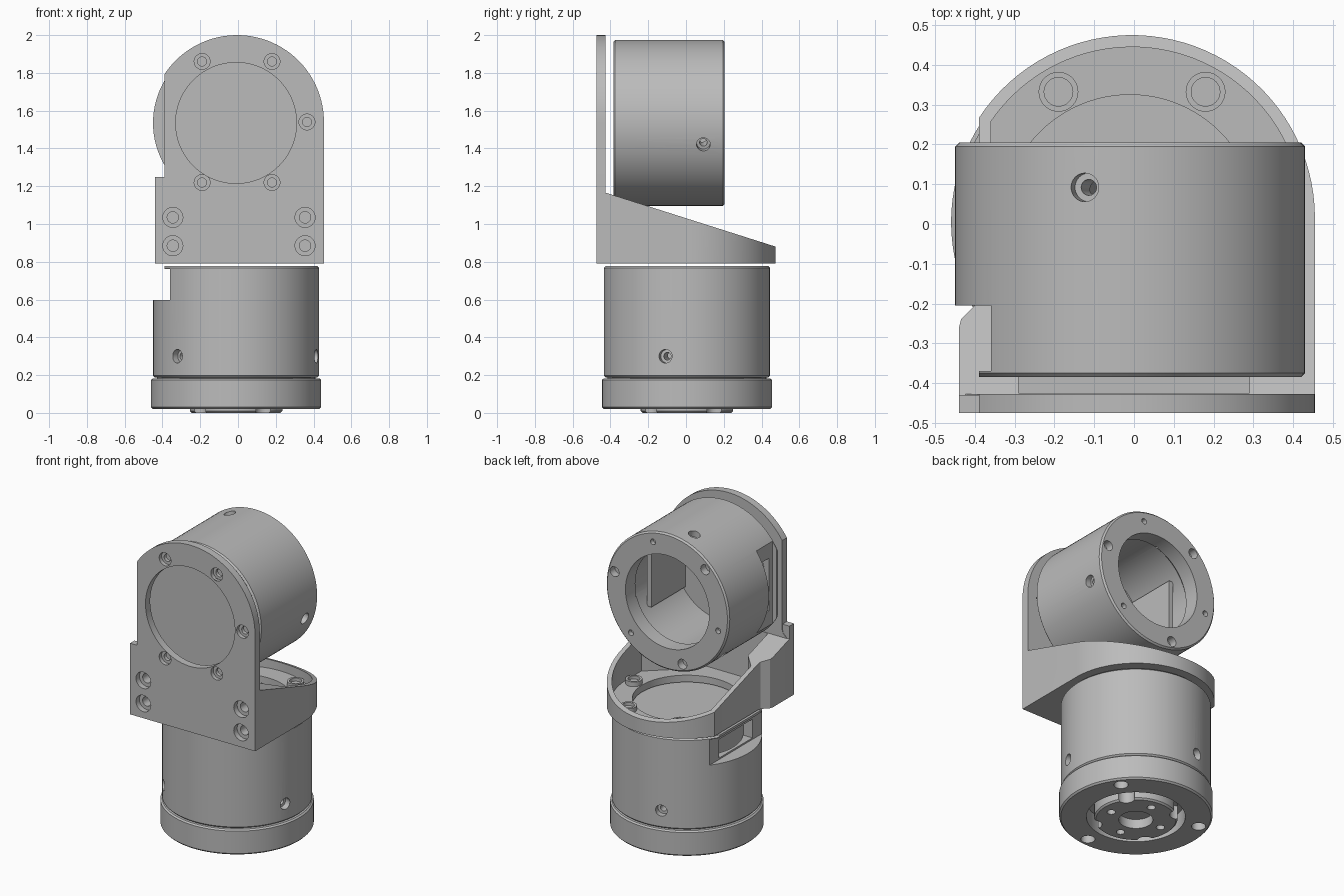
import bpy, bmesh, math
from math import sin, cos, radians, pi
from mathutils import Vector, Matrix

old = bpy.data.objects.get("Cube")
if old:
    bpy.data.objects.remove(old, do_unlink=True)

grey = bpy.data.materials.new("satin grey metal")
grey.use_nodes = True
grey.diffuse_color = (0.5, 0.5, 0.5, 1)
grey.node_tree.nodes["Principled BSDF"].inputs["Base Color"].default_value = (0.5, 0.5, 0.5, 1)


def finish(name, bm):
    bmesh.ops.recalc_face_normals(bm, faces=bm.faces)
    mesh = bpy.data.meshes.new(name)
    bm.to_mesh(mesh)
    bm.free()
    mesh.materials.append(grey)
    obj = bpy.data.objects.new(name, mesh)
    bpy.context.collection.objects.link(obj)
    return obj


def prism(name, outline, lo, hi, axis="Z"):
    """Extrude a flat outline along one axis."""
    place = {"X": lambda a, b, h: (h, a, b),
             "Y": lambda a, b, h: (a, h, b),
             "Z": lambda a, b, h: (a, b, h)}[axis]
    bm = bmesh.new()
    face = bm.faces.new([bm.verts.new(place(a, b, lo)) for a, b in outline])
    ext = bmesh.ops.extrude_face_region(bm, geom=[face])["geom"]
    shift = Vector(place(0, 0, hi - lo))
    bmesh.ops.translate(bm, vec=shift, verts=[v for v in ext if isinstance(v, bmesh.types.BMVert)])
    return finish(name, bm)


def box(name, x, y, z):
    return prism(name, [(x[0], y[0]), (x[1], y[0]), (x[1], y[1]), (x[0], y[1])], *z)


def rod(name, start, end, radius, sides=32):
    start, end = Vector(start), Vector(end)
    way = end - start
    bm = bmesh.new()
    turn = Matrix.Translation((start + end) / 2) @ way.to_track_quat("Z", "Y").to_matrix().to_4x4()
    bmesh.ops.create_cone(bm, cap_ends=True, segments=sides, radius1=radius,
                          radius2=radius, depth=way.length, matrix=turn)
    return finish(name, bm)


def lathe(name, profile, steps=96):
    """Spin a closed (radius, height) profile around z."""
    bm = bmesh.new()
    rings = [[bm.verts.new((r * cos(2 * pi * i / steps), r * sin(2 * pi * i / steps), z))
              for r, z in profile] for i in range(steps)]
    n = len(profile)
    for i in range(steps):
        a, b = rings[i], rings[(i + 1) % steps]
        for j in range(n):
            k = (j + 1) % n
            bm.faces.new((a[j], b[j], b[k], a[k]))
    return finish(name, bm)


def carve(obj, tools, operation="DIFFERENCE"):
    """Apply booleans and discard the tool objects."""
    for tool in tools:
        mod = obj.modifiers.new("cut", "BOOLEAN")
        mod.operation, mod.solver, mod.object = operation, "EXACT", tool
    bpy.context.view_layer.update()
    graph = bpy.context.evaluated_depsgraph_get()
    mesh = bpy.data.meshes.new_from_object(obj.evaluated_get(graph))
    obj.modifiers.clear()
    obj.data = mesh
    for tool in tools:
        bpy.data.objects.remove(tool, do_unlink=True)


def polar(radius, degrees):
    return radius * cos(radians(degrees)), radius * sin(radians(degrees))


def motor(prefix):
    """Hollow housing along z, open at the bottom, with a flat cable notch on -x."""
    body = lathe(prefix + "_housing", [
        (0.30, 0), (0.43, 0), (0.44, 0.01), (0.44, 0.58), (0.43, 0.59), (0.02, 0.59),
        (0.02, 0.55), (0.33, 0.55), (0.33, 0.13), (0.30, 0.10)])
    cuts = [box("flat", (-0.6, -0.35), (-0.5, 0.5), (0.41, 0.575)),
            box("lip_flat", (-0.6, -0.38), (-0.5, 0.5), (0.5, 0.7)),
            box("cable_window", (-0.6, -0.28), (-0.17, 0.17), (0.42, 0.54))]
    for a in (-15, 105, 225):
        for r, depth in ((0.036, 0.40), (0.02, 0.25)):
            cuts.append(rod("side_hole", (*polar(0.6, a), 0.113), (*polar(depth, a), 0.113), r))
    for a in (14, 134, 254):
        x, y = polar(0.39, a)
        cuts.append(rod("rim_hole", (x, y, -0.1), (x, y, 0.05), 0.032))
        x, y = polar(0.375, a + 60)
        cuts.append(rod("pin_hole", (x, y, -0.1), (x, y, 0.03), 0.018))
    carve(body, cuts)
    # ribs and shaft cap inside the housing
    parts = [body, rod(prefix + "_shaft_cap", (0, 0, 0.48), (0, 0, 0.59), 0.04)]
    for side, x in (("left", 0.27), ("right", -0.27)):
        parts.append(box(f"{prefix}_{side}_rib", (x - 0.015, x + 0.015), (-0.18, 0.18), (0.2, 0.555)))
    return parts


# the two motors: one upright, one lying with its open end to the back
for part in motor("lower_motor"):
    part.location = (-0.01, 0.005, 0.187)
for part in motor("upper_motor"):
    part.location = (-0.01, 0.205, 1.535)
    part.rotation_euler = (pi / 2, 0, 0)

# base flange with a recess for the output horn
flange = lathe("base_flange", [
    (0.29, 0.02), (0.44, 0.02), (0.45, 0.03), (0.45, 0.175), (0.44, 0.183),
    (0.42, 0.183), (0.42, 0.195), (0.02, 0.195), (0.02, 0.13), (0.29, 0.13)])
cuts = []
for a in (37, 157, 277):
    x, y = polar(0.385, a)
    cuts.append(rod("flange_hole", (x, y, -0.1), (x, y, 0.08), 0.042))
carve(flange, cuts)
horn = lathe("output_horn", [
    (0.10, 0.0), (0.235, 0.0), (0.245, 0.01), (0.245, 0.13), (0.10, 0.13)])
cuts = []
for a in (0, 90, 180, 270):
    x, y = polar(0.255, a + 37)
    cuts.append(rod("horn_scallop", (x, y, -0.1), (x, y, 0.09), 0.05))
    x, y = polar(0.17, a - 8)
    cuts.append(rod("horn_hole", (x, y, -0.1), (x, y, 0.1), 0.025))
carve(horn, cuts)
horn_core = rod("horn_core", (0, 0, 0.06), (0, 0, 0.14), 0.11)
for part in (flange, horn, horn_core):
    part.location = (-0.01, 0.005, 0)


def arc(centre, radius, end):
    return [(-0.005 + radius * cos(radians(end * i / 40)),
             centre + radius * sin(radians(end * i / 40))) for i in range(41)]


def plate_outline(base, centre, step):
    """Square foot with a side step, rounded head clipped flat on one side."""
    return ([(-0.44, base), (0.455, base)] + arc(centre, 0.46, 146.8)
            + [(-0.39, step + 0.05), (-0.395, step + 0.03), (-0.435, step - 0.01), (-0.44, step - 0.03)])


# angle bracket: floor with sloping side walls, joined to the upright plate
bracket = prism("angle_bracket", plate_outline(-0.475, 0.015, -0.23), 0.79, 1.25)
pocket = ([(-0.29, -0.425), (0.29, -0.425), (0.29, -0.27), (0.425, -0.15)]
          + arc(0.015, 0.43, 145.6) + [(-0.36, -0.15), (-0.29, -0.22)])
carve(bracket, [
    prism("slope", [(-0.43, 1.167), (0.5, 0.872), (0.5, 1.5), (-0.43, 1.5)], -1, 1, "X"),
    prism("pocket", pocket, 0.835, 1.4)])
screw_angles = (0, 60, 120, 240, 300)
bosses = []
for a in screw_angles[:3]:
    x, y = polar(0.37, a)
    bosses.append(rod("boss", (x - 0.005, y + 0.012, 0.81), (x - 0.005, y + 0.012, 0.865), 0.05))
upright = prism("upright", plate_outline(0.79, 1.54, 1.165), -0.475, -0.427, "Y")
carve(bracket, bosses + [upright], "UNION")

cuts = [rod("floor_opening", (-0.01, 0.005, 0.7), (-0.01, 0.005, 0.86), 0.32, 96),
        rod("plate_opening", (-0.01, -0.6, 1.535), (-0.01, -0.41, 1.535), 0.32, 96)]
for a in screw_angles:
    x, y = polar(0.37, a)
    x -= 0.005
    cuts.append(rod("plate_bore", (x, -0.6, 1.54 + y), (x, -0.45, 1.54 + y), 0.042))
    cuts.append(rod("plate_hole", (x, -0.6, 1.54 + y), (x, -0.4, 1.54 + y), 0.024))
    if a < 200:
        cuts.append(rod("floor_bore", (x, y + 0.012, 0.845), (x, y + 0.012, 1.0), 0.036))
for x in (-0.345, 0.355):
    for z in (0.885, 1.035):
        cuts.append(rod("corner_bore", (x, -0.6, z), (x, -0.44, z), 0.053))
        cuts.append(rod("corner_hole", (x, -0.6, z), (x, -0.35, z), 0.03))
carve(bracket, cuts)

# smooth the round walls and keep crisp edges
for obj in bpy.context.collection.objects:
    if obj.type == "MESH" and grey.name in obj.data.materials:
        bpy.ops.object.select_all(action="DESELECT")
        obj.select_set(True)
        bpy.context.view_layer.objects.active = obj
        bpy.ops.object.shade_smooth_by_angle(angle=radians(30))
